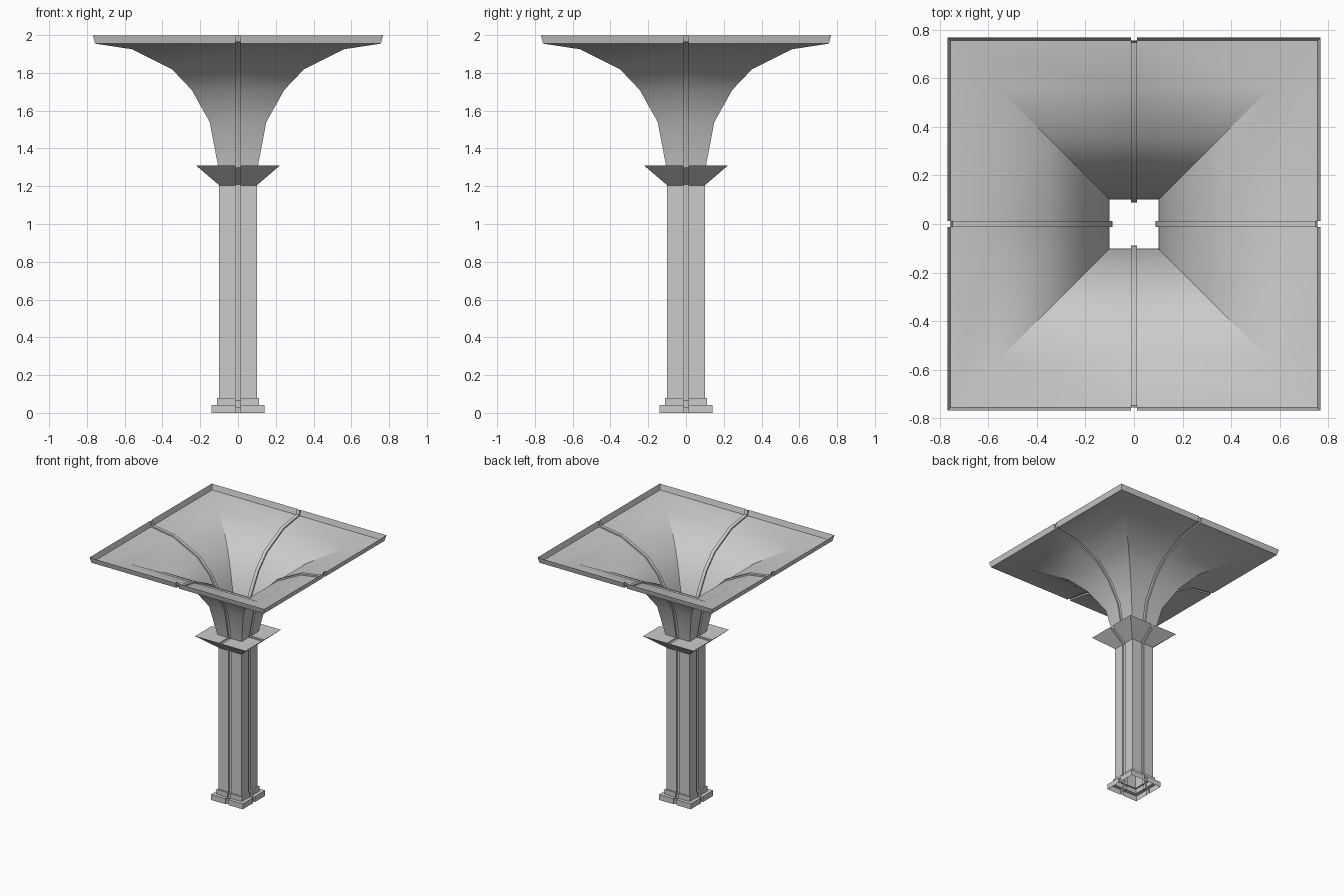
import bpy
import bmesh
import math
from mathutils import Vector, Matrix

cube = bpy.data.objects.get("Cube")
if cube:
    bpy.data.objects.remove(cube, do_unlink=True)

stone = bpy.data.materials.new("light_grey_stone")
stone.use_nodes = True
GREY = (0.6, 0.6, 0.6, 1)
stone.diffuse_color = GREY
stone.node_tree.nodes["Principled BSDF"].inputs["Base Color"].default_value = GREY

GROOVE_HALF = 0.013
GROOVE_DEPTH = 0.011

# Half-width and height, from the foot up to the rim
profile = [Vector(p) for p in (
    (0.14, 0), (0.14, 0.043), (0.112, 0.043), (0.112, 0.08), (0.1, 0.08),
    (0.1, 1.205), (0.222, 1.31), (0.106, 1.31), (0.15, 1.54), (0.245, 1.71),
    (0.35, 1.82), (0.56, 1.925), (0.757, 1.955), (0.768, 1.998))]


def left_normal(a, b):
    d = (b - a).normalized()
    return Vector((-d.y, d.x))


def inset_profile(pts):
    """Mitred inward offset of the profile, used for the groove floor."""
    normals = [left_normal(a, b) for a, b in zip(pts, pts[1:])]
    result = []
    for i, p in enumerate(pts):
        n1 = normals[max(i - 1, 0)]
        n2 = normals[min(i, len(normals) - 1)]
        result.append(p + (n1 + n2) * GROOVE_DEPTH / (1 + n1.dot(n2)))
    return result


floor = inset_profile(profile)


def square_shell(name, first, last):
    """Open square shell with a groove down the middle of each side."""
    bm = bmesh.new()
    rings = []
    for outer, inner in zip(profile[first:last + 1], floor[first:last + 1]):
        r, z = outer
        side = [(r, -r, z), (r, -GROOVE_HALF, z),
                (inner.x, -GROOVE_HALF, inner.y), (inner.x, GROOVE_HALF, inner.y),
                (r, GROOVE_HALF, z)]
        ring = []
        for k in range(4):
            turn = Matrix.Rotation(k * math.pi / 2, 3, 'Z')
            ring += [bm.verts.new(turn @ Vector(p)) for p in side]
        rings.append(ring)
    for low, high in zip(rings, rings[1:]):
        for j in range(len(low)):
            n = (j + 1) % len(low)
            bm.faces.new((low[j], low[n], high[n], high[j]))
    mesh = bpy.data.meshes.new(name)
    bm.to_mesh(mesh)
    bm.free()
    mesh.materials.append(stone)
    obj = bpy.data.objects.new(name, mesh)
    bpy.context.collection.objects.link(obj)
    bpy.ops.object.select_all(action='DESELECT')
    obj.select_set(True)
    bpy.context.view_layer.objects.active = obj
    bpy.ops.object.shade_smooth_by_angle(angle=math.radians(30))


# Parts, each a stretch of the profile
square_shell("stepped_base", 0, 4)
square_shell("column_shaft", 4, 5)
square_shell("collar", 5, 7)
square_shell("flared_canopy", 7, 12)
square_shell("canopy_rim", 12, 13)
